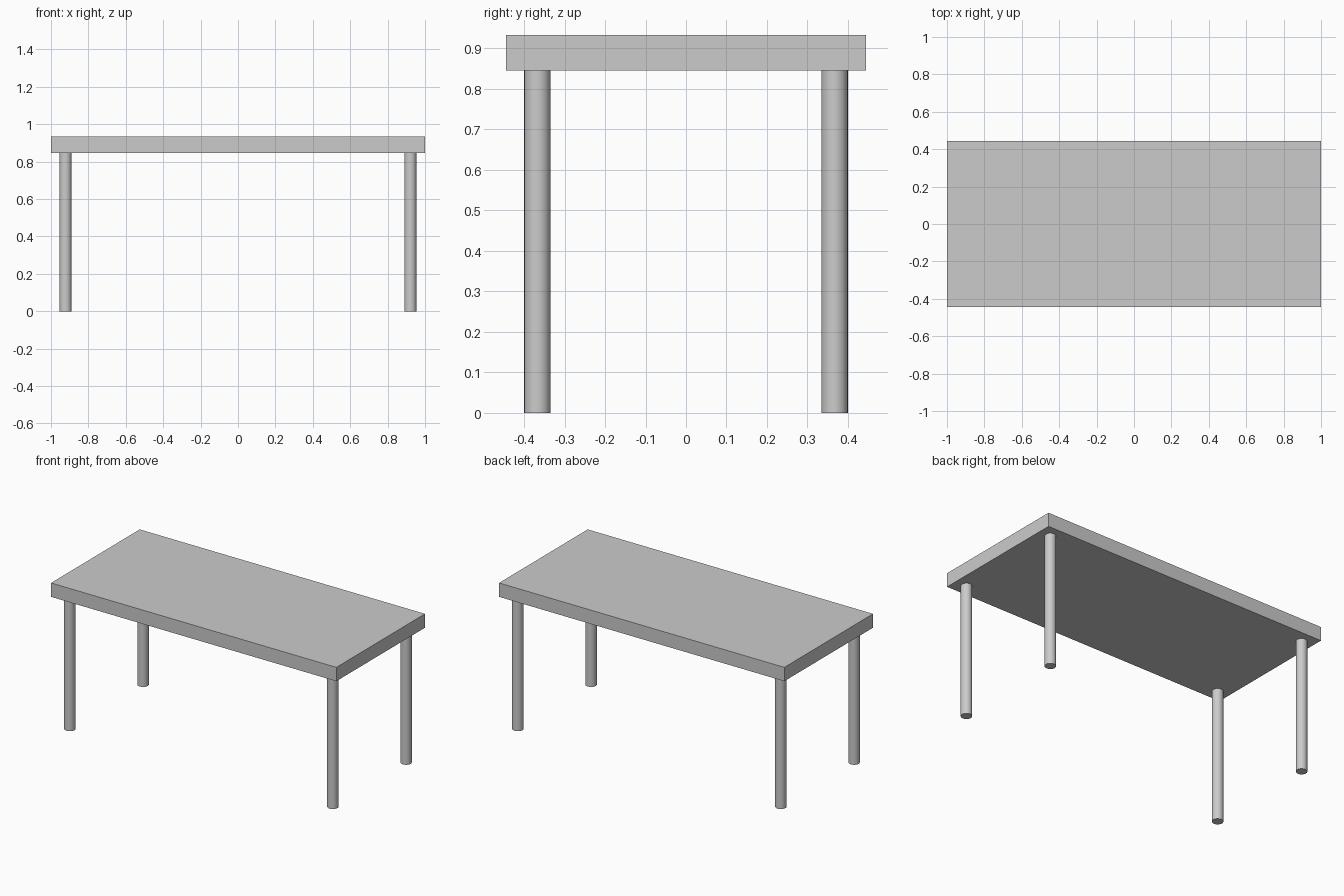
import bpy
import math

cube = bpy.data.objects.get("Cube")
if cube:
    bpy.data.objects.remove(cube, do_unlink=True)

HEIGHT, THICK = 0.933, 0.088
LENGTH, DEPTH = 2.0, 0.888
LEG_X, LEG_Y, LEG_R = 0.922, 0.367, 0.0325
LEG_H = HEIGHT - THICK

# Single light grey finish
grey = bpy.data.materials.new("light_grey")
grey.use_nodes = True
colour = (0.6, 0.6, 0.6, 1)
grey.diffuse_color = colour
grey.node_tree.nodes["Principled BSDF"].inputs["Base Color"].default_value = colour


def finish(name):
    ob = bpy.context.object
    ob.name = ob.data.name = name
    ob.data.materials.append(grey)
    return ob


# Table top slab
bpy.ops.mesh.primitive_cube_add(size=1, location=(0, 0, HEIGHT - THICK / 2))
top = finish("table_top")
top.scale = (LENGTH, DEPTH, THICK)
bpy.ops.object.transform_apply(location=False, rotation=False, scale=True)

# Four round legs
for side, sx in (("left", 1), ("right", -1)):
    for end, sy in (("front", -1), ("back", 1)):
        bpy.ops.mesh.primitive_cylinder_add(
            vertices=32, radius=LEG_R, depth=LEG_H,
            location=(sx * LEG_X, sy * LEG_Y, LEG_H / 2))
        finish(f"{end}_{side}_leg")
        bpy.ops.object.shade_smooth_by_angle(angle=math.radians(30))
